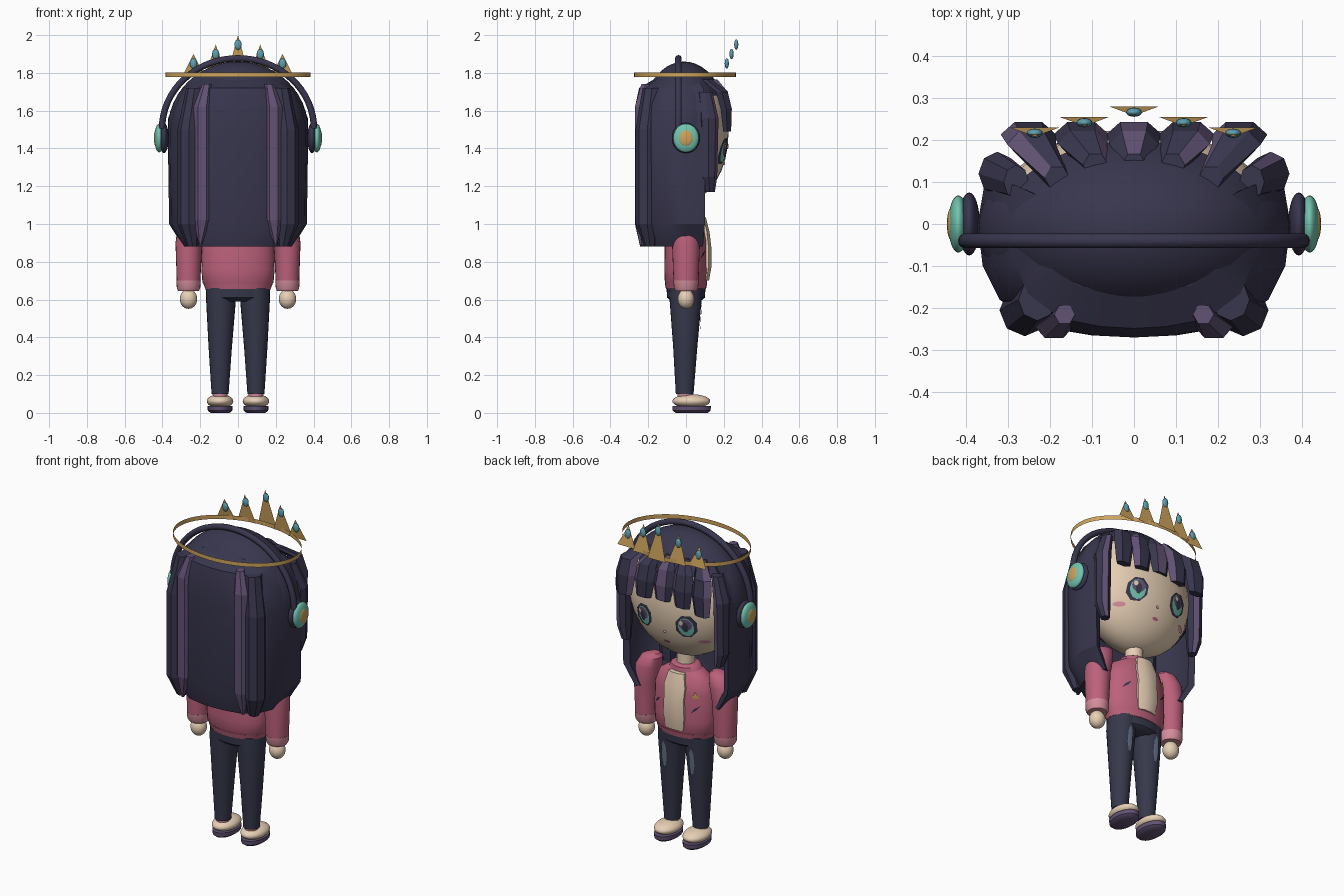
import bpy, bmesh, math
from math import sin, cos, pi, sqrt
from mathutils import Matrix

cube = bpy.data.objects.get("Cube")
if cube:
    bpy.data.objects.remove(cube)


def material(name, *rgb):
    m = bpy.data.materials.new(name)
    m.use_nodes = True
    m.diffuse_color = (*rgb, 1)
    m.node_tree.nodes["Principled BSDF"].inputs["Base Color"].default_value = (*rgb, 1)
    return m


HAIR = material("midnight_hair", .040, .037, .075)
PURPLE = material("purple_highlight", .12, .085, .175)
SKIN = material("cream_skin", .83, .65, .48)
PINK = material("rose_jacket", .50, .12, .20)
BLUSH = material("light_pink", .66, .27, .33)
TEAL = material("teal", .17, .55, .43)
GOLD = material("gold", .62, .37, .11)
GEM = material("gem_blue", .11, .35, .43)
DENIM = material("dark_denim", .037, .040, .070)
FADE = material("faded_denim", .13, .17, .25)


def finish(name, bm, *mats, angle=40):
    bmesh.ops.recalc_face_normals(bm, faces=bm.faces)
    me = bpy.data.meshes.new(name)
    bm.to_mesh(me)
    bm.free()
    for m in mats:
        me.materials.append(m)
    for p in me.polygons:
        p.use_smooth = angle > 0
    me.set_sharp_from_angle(angle=math.radians(angle))
    ob = bpy.data.objects.new(name, me)
    bpy.context.collection.objects.link(ob)
    return ob


def loft(name, rings, *mats, stripe=(), caps=True, angle=40):
    """Skin a stack of rings; columns listed in stripe take the second material."""
    bm = bmesh.new()
    rows = [[bm.verts.new(p) for p in ring] for ring in rings]
    n = len(rows[0])
    for a, b in zip(rows, rows[1:]):
        for i in range(n):
            f = bm.faces.new((a[i], a[(i + 1) % n], b[(i + 1) % n], b[i]))
            f.material_index = int(i in stripe)
    if caps:
        bm.faces.new(rows[0])
        bm.faces.new(rows[-1])
    return finish(name, bm, *mats, angle=angle)


def column(name, path, *mats, n=24, turn=0, **kw):
    """Loft of level ellipses: each path entry is x, y, z, x radius, y radius."""
    rings = [[(x + rx * cos(turn + 2 * pi * i / n), y + ry * sin(turn + 2 * pi * i / n), z)
              for i in range(n)] for x, y, z, rx, ry in path]
    return loft(name, rings, *mats, **kw)


def ball(name, centre, radii, mat, keep=None, seg=32):
    bm = bmesh.new()
    bmesh.ops.create_uvsphere(bm, u_segments=seg, v_segments=seg // 2, radius=1,
                              matrix=Matrix.Translation(centre) @ Matrix.Diagonal((*radii, 1)))
    if keep:
        gone = [f for f in bm.faces if not keep(f.calc_center_median())]
        bmesh.ops.delete(bm, geom=gone, context='FACES')
    return finish(name, bm, mat)


def patch(name, x, z, rx, rz, surface, lift, mat, n=12, tilt=0):
    """Thin painted detail that follows a surface y = surface(x, z)."""
    bm = bmesh.new()

    def vert(r, i):
        a = 2 * pi * i / n + pi / 2
        u, v = r * rx * cos(a), r * rz * sin(a)
        px, pz = x + u * cos(tilt) - v * sin(tilt), z + u * sin(tilt) + v * cos(tilt)
        return bm.verts.new((px, surface(px, pz) + lift, pz))
    rows = [[vert(r, i) for i in range(n)] for r in (.35, .7, 1)]
    bm.faces.new(rows[0])
    for a, b in zip(rows, rows[1:]):
        for i in range(n):
            bm.faces.new((a[i], a[(i + 1) % n], b[(i + 1) % n], b[i]))
    return finish(name, bm, mat)


def face_y(x, z):
    return .225 * sqrt(max(.01, 1 - (x / .345) ** 2 - ((z - 1.48) / .36) ** 2))


def chest_y(x, z):
    return .112 * sqrt(max(.01, 1 - (x / .19) ** 2))


def leg_y(x, z):
    r = .045 + .033 * (z - .1) / .5
    return sqrt(max(0, r * r - (abs(x) - .092) ** 2)) - .004


# Head, neck and face
ball("head", (0, 0, 1.48), (.345, .225, .36), SKIN)
column("neck", [(0, 0, 1.0, .05, .05), (0, 0, 1.16, .05, .05)], SKIN)
ball("nose", (0, face_y(0, 1.32), 1.32), (.008, .006, .008), BLUSH, seg=12)
patch("mouth", 0, 1.255, .02, .009, face_y, .004, PINK)
for s in (-1, 1):
    patch("eye_outline", s * .14, 1.385, .062, .075, face_y, .004, HAIR, n=8, tilt=pi / 8)
    patch("eye_iris", s * .14, 1.383, .045, .058, face_y, .007, TEAL)
    patch("eye_shade", s * .14, 1.4, .038, .036, face_y, .010, PURPLE)
    patch("eye_pupil", s * .14, 1.385, .018, .032, face_y, .013, HAIR)
    patch("eye_shine", s * .14 + .02, 1.41, .012, .015, face_y, .016, SKIN)
    patch("cheek_blush", s * .215, 1.29, .03, .013, face_y, .004, BLUSH)

# Hair cap, cut open over the face
ball("hair_cap", (0, -.01, 1.5), (.372, .24, .36), HAIR, lambda c: c.y < .1 or c.z > 1.66, seg=48)

# Long back hair: a U-shaped shell
half = [(.355, .1), (.372, 0), (.36, -.1), (.32, -.18), (.22, -.245), (.1, -.265)]
outer = half + [(0, -.27)] + [(-x, y) for x, y in reversed(half)]
outline = outer + [(x * .9, y * .86) for x, y in reversed(outer)]
levels = [(.88, .78, .9), (1.0, .98, 1), (1.5, 1, 1), (1.62, .93, 1), (1.72, .79, .92), (1.77, .6, .6)]
loft("back_hair", [[(x * sx, y * sy, z) for x, y in outline] for z, sx, sy in levels], HAIR, angle=30)

for s in (-1, 1):
    # Back corner locks and highlight strands
    column("back_corner_lock", [(s * .24, -.19, .88, .03, .03), (s * .26, -.205, 1.0, .06, .062),
                                (s * .26, -.205, 1.5, .06, .062), (s * .23, -.18, 1.72, .045, .05)],
           HAIR, n=8, angle=0)
    column("back_highlight", [(s * .2, -.235, .89, .008, .012), (s * .19, -.245, 1.02, .045, .03),
                              (s * .19, -.245, 1.62, .045, .03), (s * .165, -.215, 1.74, .025, .025)],
           PURPLE, n=6, angle=0)
    # Locks framing the face
    column("side_lock", [(s * .31, .125, 1.17, .025, .028), (s * .325, .12, 1.25, .042, .045),
                         (s * .325, .12, 1.56, .045, .052), (s * .28, .1, 1.7, .03, .04)],
           HAIR, PURPLE, n=8, stripe=(1,), angle=0)

# Bangs
for i in range(5):
    x = (i - 2) * .122
    edge = abs(i - 2) == 2
    drop = .03 if edge else .012 * (i % 2)
    column("bang", [(x * .75, .11 if edge else .14, 1.765, .03, .03),
                    (x, .19, 1.70, .058, .036), (x * 1.03, .213, 1.61, .066, .034),
                    (x * 1.06, .218, 1.52 - drop, .05, .024)],
           HAIR, PURPLE, n=6, stripe=(0,) if i % 2 else (2,) if edge else (1,), angle=0)

# Crown: open band, flat points and gems
column("crown_band", [(0, -.005, 1.778, .385, .27), (0, -.005, 1.803, .385, .27)], GOLD, n=48, caps=False)
for i in range(-2, 3):
    x, y, top = i * .118, .28 - .025 * abs(i), 2.0 - .05 * abs(i)
    bm = bmesh.new()
    bm.faces.new([bm.verts.new(p) for p in ((x - .06, y, 1.78), (x + .06, y, 1.78), (x, y - .022, top))])
    finish("crown_point", bm, GOLD, angle=0)
    ball("crown_gem", (x, y - .014, top - .05), (.019, .011, .028), GEM, seg=16)

# Headphones
arc = [(.402 * cos(a), .372 * sin(a)) for a in [pi * k / 32 for k in range(33)]]
rings = []
for k, (x, z) in enumerate(arc):
    a = pi * k / 32
    rings.append([(x + .017 * cos(t) * cos(a), -.04 + .018 * sin(t), 1.505 + z + .017 * cos(t) * sin(a))
                  for t in [2 * pi * j / 10 for j in range(10)]])
loft("headband", rings, HAIR)
for s in (-1, 1):
    ball("ear_cushion", (s * .392, 0, 1.455), (.025, .075, .08), HAIR)
    ball("ear_cup", (s * .418, 0, 1.455), (.024, .068, .076), TEAL)
    ball("ear_badge", (s * .436, 0, 1.455), (.009, .037, .042), GOLD)

# Jacket body, collar and shirt
column("jacket", [(0, 0, .665, .165, .1), (0, 0, .69, .188, .112), (0, 0, .76, .194, .115),
                  (0, 0, .92, .19, .112), (0, 0, 1.0, .16, .1), (0, 0, 1.05, .08, .07)], PINK, n=32)
column("jacket_hem", [(0, 0, .655, .172, .106), (0, 0, .685, .184, .112)], PINK, n=32)
column("collar", [(0, 0, 1.03, .1, .08), (0, 0, 1.06, .085, .075), (0, 0, 1.07, .065, .06)], PINK)
column("shirt_panel", [(0, .1, .7, .062, .024), (0, .108, .78, .075, .03), (0, .108, .88, .07, .028),
                       (0, .1, .96, .075, .026), (0, .085, 1.035, .055, .022)], SKIN, n=8, turn=pi / 8)
for s in (-1, 1):
    patch("jacket_slash", s * .125, .84, .007, .034, chest_y, .007, HAIR, n=4, tilt=.8)
patch("chest_badge", -.125, .92, .024, .027, chest_y, .008, GOLD, n=3)

for s in (-1, 1):
    # Sleeves and hands
    column("sleeve", [(s * .21, 0, 1.065, .03, .03), (s * .225, 0, 1.045, .06, .058),
                      (s * .245, 0, .99, .074, .074), (s * .26, 0, .9, .071, .074),
                      (s * .262, 0, .69, .062, .066)], PINK)
    column("cuff", [(s * .262, 0, .645, .055, .055), (s * .262, 0, .66, .062, .064),
                    (s * .262, 0, .70, .064, .067)], BLUSH)
    ball("hand", (s * .262, 0, .603), (.046, .044, .052), SKIN)
    # Trouser legs with faded patches
    column("trouser_leg", [(s * .095, -.007, .1, .045, .047), (s * .094, -.004, .35, .062, .064),
                           (s * .09, -.002, .6, .079, .085), (s * .085, 0, .66, .08, .09)], DENIM)
    patch("faded_patch", s * .092, .51, .018, .085, leg_y, .012, FADE, n=7)
    # Socks and shoes
    column("sock", [(s * .095, -.005, .07, .036, .038), (s * .095, -.005, .105, .04, .042)], BLUSH)
    ball("shoe", (s * .095, .028, .062), (.07, .1, .037), SKIN)
    column("shoe_sole", [(s * .095, .03, 0, .05, .085), (s * .095, .03, .012, .065, .1),
                         (s * .095, .03, .036, .066, .102)], PURPLE)

# Trouser waist
column("trouser_waist", [(0, 0, .59, .13, .075), (0, 0, .61, .168, .1), (0, 0, .67, .172, .104)], DENIM, n=32)
